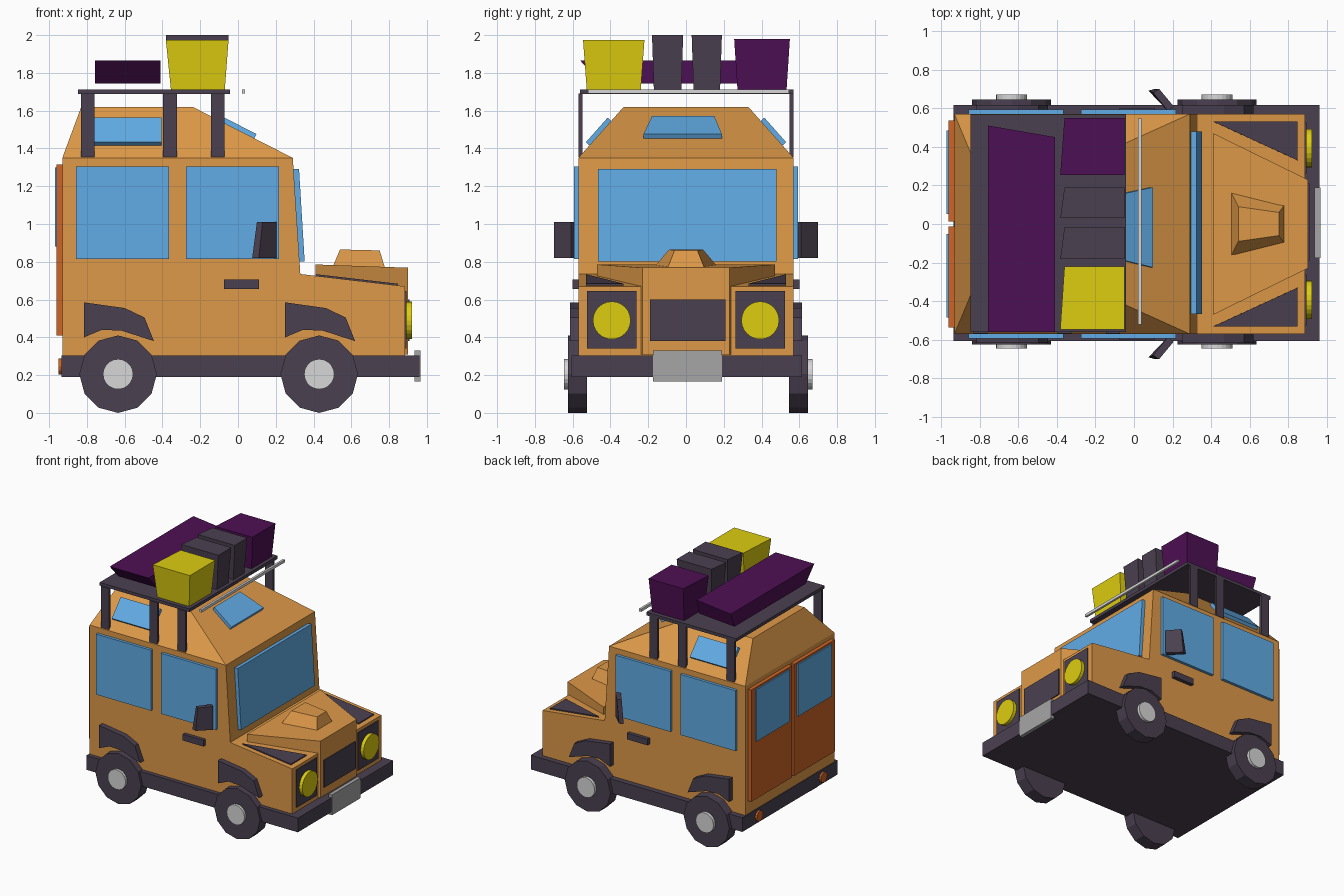
import bpy, bmesh, math
from mathutils import Vector, Matrix

if "Cube" in bpy.data.objects:
    bpy.data.objects.remove(bpy.data.objects["Cube"])


def make_material(name, red, green, blue):
    material = bpy.data.materials.new(name)
    material.use_nodes = True
    material.diffuse_color = (red, green, blue, 1)
    shader = material.node_tree.nodes["Principled BSDF"]
    shader.inputs["Base Color"].default_value = (red, green, blue, 1)
    shader.inputs["Roughness"].default_value = 0.8
    return material


orange = make_material("body orange", .73, .32, .065)
rust = make_material("door rust", .61, .13, .02)
charcoal = make_material("charcoal trim", .069, .051, .08)
glass = make_material("window blue", .12, .41, .79)
yellow = make_material("lamp yellow", .72, .61, .005)
purple = make_material("luggage purple", .076, .005, .089)
silver = make_material("hub silver", .68, .68, .68)
steel = make_material("plate grey", .38, .38, .38)


def finish(name, bm, material):
    bmesh.ops.recalc_face_normals(bm, faces=bm.faces)
    mesh = bpy.data.meshes.new(name)
    bm.to_mesh(mesh)
    bm.free()
    mesh.materials.append(material)
    part = bpy.data.objects.new(name, mesh)
    bpy.context.collection.objects.link(part)
    return part


def loft(name, lower, upper, material):
    """Solid joining two matching loops of points."""
    bm = bmesh.new()
    low = [bm.verts.new(p) for p in lower]
    high = [bm.verts.new(p) for p in upper]
    bm.faces.new(low)
    bm.faces.new(high)
    for i in range(len(low)):
        j = (i + 1) % len(low)
        bm.faces.new((low[i], low[j], high[j], high[i]))
    return finish(name, bm, material)


def prism(name, points, offset, material):
    """Flat outline pushed along an offset."""
    offset = Vector(offset)
    return loft(name, points, [Vector(p) + offset for p in points], material)


def rect(x, y, z):
    return [(x[0], y[0], z), (x[1], y[0], z), (x[1], y[1], z), (x[0], y[1], z)]


def box(name, x, y, z, material):
    return loft(name, rect(x, y, z[0]), rect(x, y, z[1]), material)


def disc(name, center, radius, depth, sides, axis, material):
    bm = bmesh.new()
    turn = Matrix.Rotation(math.pi / 2, 4, "X" if axis == "Y" else "Y")
    bmesh.ops.create_cone(bm, cap_ends=True, segments=sides, radius1=radius,
                          radius2=radius, depth=depth,
                          matrix=Matrix.Translation(center) @ turn)
    return finish(name, bm, material)


def span(side, inner, outer):
    """Range across the car, mirrored by side."""
    return sorted((side * inner, side * outer))


# Cabin and engine bay from a side profile, with a tapered roof
WIDE = .57
FRONT, BACK = .885, -.93
side_profile = [(BACK, .3), (FRONT, .3), (FRONT, .67), (.33, .735), (.29, 1.35), (BACK, 1.35)]
prism("body_shell", [(x, -WIDE, z) for x, z in side_profile], (0, 2 * WIDE, 0), orange)
loft("roof", rect((BACK, .29), (-WIDE, WIDE), 1.35),
     rect((-.83, -.24), (-.33, .33), 1.62), orange)
box("chassis", (-.935, .96), (-.605, .615), (.19, .305), charcoal)

# Raised bonnet with scoop
bonnet = [(.41, -.47), (.9, -.23), (.9, .23), (.41, .47)]
loft("bonnet_raise", [(x, y, .31) for x, y in bonnet],
     [(x, y, .8 - .035 * x) for x, y in bonnet], orange)
loft("bonnet_scoop",
     [(.5, -.17, .77), (.78, -.1, .76), (.78, .1, .76), (.5, .17, .77)],
     [(.54, -.09, .865), (.75, -.06, .86), (.75, .06, .86), (.54, .09, .865)], orange)

# Nose details
box("grille", (.88, .908), (-.19, .21), (.38, .6), charcoal)
box("number_plate", (.935, .965), (-.175, .19), (.165, .33), steel)

# Windscreen and roof window
prism("windscreen", [(.323, -.465, .8), (.323, .48, .8), (.293, .48, 1.29), (.293, -.465, 1.29)],
      (.03, 0, .002), glass)
prism("roof_front_window",
      [(-.1, -.18, 1.545), (.085, -.225, 1.45), (.085, .19, 1.45), (-.1, .15, 1.545)],
      (.013, 0, .026), glass)

for side, label in ((-1, "right"), (1, "left")):
    # Lamps and bonnet vents
    box(label + "_lamp_panel", (.88, .893), span(side, .262, .525), (.34, .645), charcoal)
    disc(label + "_headlamp", (.903, side * .393, .49), .1, .035, 24, "X", yellow)
    vent = [(.41, side * .53), (.845, side * .53), (.845, side * .33)]
    prism(label + "_bonnet_vent", [(x, y, .768 - .116 * x) for x, y in vent],
          (.001, 0, .014), charcoal)

    # Side glass, handle and mirror
    glass_depth = span(side, .56, .593)
    box(label + "_rear_side_window", (-.857, -.365), glass_depth, (.815, 1.305), glass)
    box(label + "_front_side_window", (-.275, .217), glass_depth, (.815, 1.305), glass)
    box(label + "_door_handle", (-.075, .11), span(side, .56, .6), (.655, .705), charcoal)
    mirror_base = [(.205, .61), (.175, .585), (.075, .69), (.11, .70)]
    mirror_top = [(.205, .61), (.175, .585), (.1, .68), (.13, .70)]
    loft(label + "_mirror", [(x, side * y, .82) for x, y in mirror_base],
         [(x, side * y, 1.01) for x, y in mirror_top], charcoal)
    slope = [(-.76, .51, 1.415), (-.405, .51, 1.415), (-.405, .395, 1.545), (-.76, .395, 1.545)]
    prism(label + "_roof_side_window", [(x, side * y, z) for x, y, z in slope],
          (0, side * .02, .018), glass)

    # Wheels, hubs and arches
    for x, end in ((-.635, "rear"), (.43, "front")):
        tag = label + "_" + end
        disc(tag + "_wheel", (x, side * .585 + .01, .205), .205, .1, 12, "Y", charcoal)
        disc(tag + "_hub", (x, side * .61 + .012, .205), .08, .095, 20, "Y", silver)
        arch = [(-.18, .585), (.035, .555), (.14, .505), (.19, .38),
                (.02, .435), (-.085, .44), (-.18, .4)]
        prism(tag + "_arch", [(x + u, side * .56, z) for u, z in arch],
              (0, side * .055, 0), charcoal)

    # Back doors with glass and tail lamps
    box(label + "_back_door", (-.96, -.92), span(side, .012, .535), (.41, 1.315), rust)
    box(label + "_back_window", (-.97, -.95), span(side, .052, .485), (.88, 1.3), glass)
    disc(label + "_tail_lamp", (-.935, side * .41, .245), .042, .03, 12, "X", rust)

    # Rack posts
    for x in (-.795, -.36, -.108):
        box(label + "_rack_post", (x - .036, x + .036), span(side, .548, .568),
            (1.355, 1.69), charcoal)

# Roof rack
box("rack_platform", (-.847, -.042), (-.56, .568), (1.688, 1.713), charcoal)
box("rack_bar", (.02, .038), (-.52, .545), (1.69, 1.712), silver)

# Luggage, each case flaring towards its top
cases = (("yellow_case", -.545, -.22, 1.975, yellow), ("first_bag", -.18, -.015, 2, charcoal),
         ("second_bag", .03, .19, 2, charcoal), ("purple_case", .255, .55, 1.98, purple))
for name, low, high, top, material in cases:
    inset = .06 * (high - low)
    upper = [(-.382, low, top), (-.05, low, top), (-.05, high, top), (-.36, high, top)]
    loft(name, rect((-.355, -.07), (low + inset, high - inset), 1.71), upper, material)
loft("long_case", [(-.757, -.45, 1.745), (-.41, -.45, 1.745), (-.41, .42, 1.745), (-.757, .46, 1.745)],
     [(-.757, -.56, 1.865), (-.41, -.56, 1.865), (-.41, .45, 1.865), (-.757, .51, 1.865)], purple)
